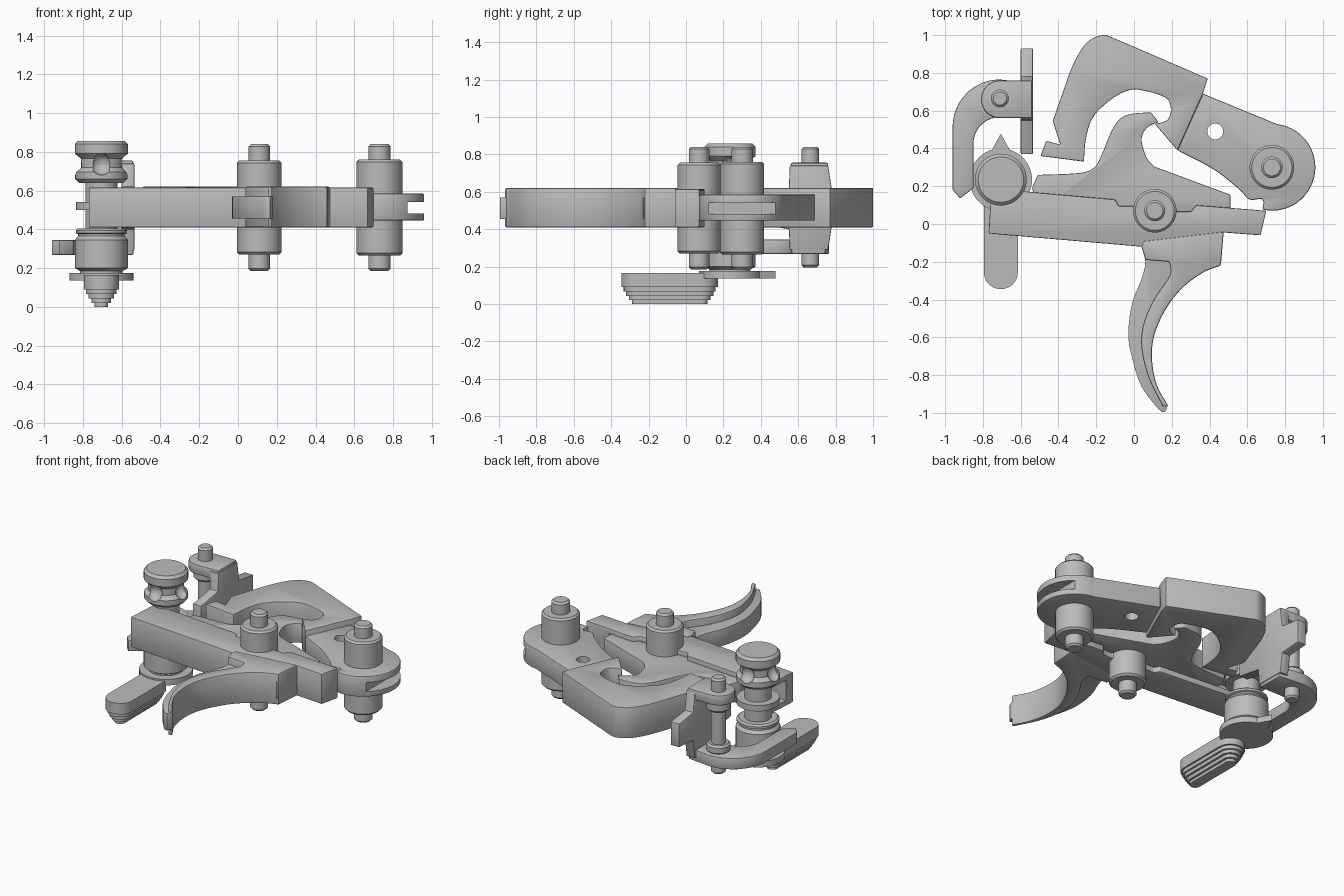
import bpy, bmesh, math
from mathutils import Vector

cube = bpy.data.objects.get("Cube")
if cube:
    bpy.data.objects.remove(cube, do_unlink=True)

steel = bpy.data.materials.new("grey_steel")
steel.use_nodes = True
steel.diffuse_color = (0.5, 0.5, 0.5, 1)
steel.node_tree.nodes["Principled BSDF"].inputs["Base Color"].default_value = (0.5, 0.5, 0.5, 1)


def finish(name, bm):
    bmesh.ops.recalc_face_normals(bm, faces=bm.faces)
    mesh = bpy.data.meshes.new(name)
    bm.to_mesh(mesh)
    bm.free()
    mesh.materials.append(steel)
    ob = bpy.data.objects.new(name, mesh)
    bpy.context.collection.objects.link(ob)
    return ob


def activate(ob):
    bpy.ops.object.select_all(action='DESELECT')
    ob.select_set(True)
    bpy.context.view_layer.objects.active = ob


def shade(ob):
    activate(ob)
    bpy.ops.object.shade_smooth_by_angle(angle=math.radians(32))
    return ob


def prism(name, outline, z0, z1, bevel=0.0):
    """Extrude a flat outline from z0 to z1."""
    bm = bmesh.new()
    face = bm.faces.new([bm.verts.new((x, y, z0)) for x, y in outline])
    ext = bmesh.ops.extrude_face_region(bm, geom=[face])
    verts = [v for v in ext["geom"] if isinstance(v, bmesh.types.BMVert)]
    bmesh.ops.translate(bm, verts=verts, vec=(0, 0, z1 - z0))
    ob = finish(name, bm)
    if bevel:
        mod = ob.modifiers.new("soft_edges", 'BEVEL')
        mod.width, mod.segments, mod.limit_method = bevel, 2, 'ANGLE'
        mod.angle_limit = math.radians(40)
        activate(ob)
        bpy.ops.object.modifier_apply(modifier=mod.name)
    return shade(ob)


def lathe(name, centre, profile, sides=48):
    """Spin (radius, z) steps round a vertical axis."""
    bm = bmesh.new()
    rings = [[bm.verts.new((centre[0] + r * math.cos(2 * math.pi * i / sides),
                            centre[1] + r * math.sin(2 * math.pi * i / sides), z))
              for i in range(sides)] for r, z in profile]
    for a, b in zip(rings, rings[1:]):
        for i in range(sides):
            j = (i + 1) % sides
            bm.faces.new((a[i], a[j], b[j], b[i]))
    bm.faces.new(rings[0])
    bm.faces.new(rings[-1])
    return shade(finish(name, bm))


def pin(name, centre, r, z0, z1, c=0.012):
    return lathe(name, centre, [(r - c, z0), (r, z0 + c), (r, z1 - c), (r - c, z1)])


def cut(ob, cutter):
    mod = ob.modifiers.new("cut", 'BOOLEAN')
    mod.operation, mod.solver, mod.object = 'DIFFERENCE', 'EXACT', cutter
    activate(ob)
    bpy.ops.object.modifier_apply(modifier=mod.name)
    bpy.data.objects.remove(cutter, do_unlink=True)
    shade(ob)


def rect(x0, x1, y0, y1):
    return [(x0, y0), (x1, y0), (x1, y1), (x0, y1)]


def arc(cx, cy, r, a0, a1, n=24):
    return [(cx + r * math.cos(math.radians(a0 + (a1 - a0) * i / n)),
             cy + r * math.sin(math.radians(a0 + (a1 - a0) * i / n))) for i in range(n + 1)]


def spline(pts, n=5):
    """Smooth curve through the points."""
    p = [Vector(q) for q in [pts[0]] + pts + [pts[-1]]]
    out = []
    for a, b, c, d in zip(p, p[1:], p[2:], p[3:]):
        for i in range(n):
            t = i / n
            out.append(tuple(0.5 * (2 * b + (c - a) * t + (2 * a - 5 * b + 4 * c - d) * t * t
                                    + (3 * b - a - 3 * c + d) * t ** 3)))
    return out + [tuple(pts[-1])]


# Swinging striker: thick head, thinner arm, round hub
head = spline([(-0.43, 0.545), (-0.39, 0.66), (-0.32, 0.85), (-0.25, 0.96), (-0.17, 1.0), (-0.12, 0.99)])
throat = spline([(0.11, 0.53), (0.175, 0.55), (0.195, 0.61), (0.165, 0.67), (0.03, 0.71), (-0.05, 0.70),
                 (-0.14, 0.645), (-0.22, 0.56), (-0.255, 0.45), (-0.265, 0.33)])
prism("striker_head", head + [(0.39, 0.77), (0.365, 0.69), (0.23, 0.39)] + throat
      + [(-0.495, 0.36), (-0.465, 0.44), (-0.39, 0.42)], 0.41, 0.62, 0.008)
HUB = (0.73, 0.30)
lower = spline([(0.68, 0.075), (0.68, 0.13), (0.61, 0.13), (0.555, 0.185), (0.42, 0.29), (0.23, 0.39)])
arm = prism("striker_arm", [(0.365, 0.69)] + arc(*HUB, 0.23, 83, -90, 36) + lower, 0.445, 0.585, 0.008)
cut(arm, lathe("hole_cutter", (0.43, 0.49), [(0.042, 0.3), (0.042, 0.7)], 32))
cut(arm, prism("slot_cutter", rect(0.875, 1.1, 0.0, 0.6), 0.482, 0.542))
pin("striker_hub_lower", HUB, 0.118, 0.265, 0.46)
pin("striker_hub_upper", HUB, 0.118, 0.57, 0.76)

# Rocking bar with a long slot, curved lever below it
bar = prism("lever_bar", [(-0.755, 0.19), (-0.50, 0.165), (-0.10, 0.13), (-0.08, 0.095), (0.0, 0.095),
                          (0.02, 0.12), (0.19, 0.11), (0.23, 0.065), (0.30, 0.065), (0.33, 0.10),
                          (0.70, 0.07), (0.67, -0.06), (0.475, -0.045), (0.04, -0.12), (-0.77, -0.05)],
            0.41, 0.615, 0.006)
cut(bar, prism("slot_cutter", rect(-0.9, 0.52, 0.02, 0.4), 0.447, 0.583))
front_edge = spline([(0.18, -0.96), (0.12, -0.85), (0.095, -0.71), (0.11, -0.58), (0.175, -0.44),
                     (0.265, -0.33), (0.37, -0.255), (0.46, -0.22)])
blade_back = spline([(0.185, -0.2), (0.19, -0.27), (0.105, -0.4), (0.05, -0.53), (0.04, -0.66),
                     (0.08, -0.82), (0.155, -0.97)])
rib_back = spline([(0.04, -0.12), (0.06, -0.2), (0.04, -0.29), (-0.01, -0.42), (-0.03, -0.58),
                   (-0.01, -0.71), (0.04, -0.86), (0.13, -0.98), (0.165, -0.995)])
prism("curved_lever", front_edge + [(0.475, -0.04), (0.05, -0.09), (0.04, -0.12), (0.06, -0.19)]
      + blade_back, 0.41, 0.62, 0.014)
prism("curved_lever_rib", front_edge[:-1] + [(0.45, -0.23), (0.45, -0.1), (0.05, -0.1)] + rib_back,
      0.455, 0.57, 0.01)
PIVOT = (0.11, 0.07)
pin("lever_hub", PIVOT, 0.115, 0.27, 0.755)

# Hooked catch sitting in the slot
hook = spline([(-0.51, 0.26), (-0.29, 0.27), (-0.21, 0.30), (-0.17, 0.37), (-0.12, 0.49), (-0.07, 0.56),
               (0.0, 0.585), (0.09, 0.59)])
hook_front = spline([(0.13, 0.54), (0.07, 0.51), (0.04, 0.45), (0.065, 0.355), (0.105, 0.305)])
prism("hooked_catch", [(-0.54, 0.19)] + hook + hook_front
      + [(0.51, 0.155), (0.51, 0.06), (-0.5, 0.06)], 0.449, 0.581, 0.005)

# Pivot pins
SEAR = (-0.71, 0.665)
pin("striker_pin", HUB, 0.057, 0.185, 0.84)
pin("lever_pin", PIVOT, 0.055, 0.185, 0.84)
pin("link_pin", SEAR, 0.047, 0.195, 0.84)

# Rotating drum with dimpled groove and flattened middle
DRUM = (-0.705, 0.235)
top = lathe("drum_top", DRUM, [(0.115, 0.64), (0.135, 0.66), (0.135, 0.695), (0.112, 0.72), (0.112, 0.765),
                               (0.137, 0.79), (0.137, 0.84), (0.12, 0.857)])
for i in range(4):
    a = i * math.pi / 2
    bm = bmesh.new()
    bmesh.ops.create_uvsphere(bm, u_segments=24, v_segments=12, radius=0.055)
    bmesh.ops.translate(bm, verts=bm.verts,
                        vec=(DRUM[0] + 0.135 * math.cos(a), DRUM[1] + 0.135 * math.sin(a), 0.735))
    cut(top, finish("dimple_cutter", bm))
lathe("drum_shaft", DRUM, [(0.083, 0.38), (0.083, 0.65)])
lathe("drum_collar", DRUM, [(0.132, 0.5), (0.132, 0.54)])
lathe("drum_base", DRUM, [(0.11, 0.16), (0.11, 0.185), (0.137, 0.2), (0.137, 0.345), (0.12, 0.365),
                          (0.12, 0.375), (0.132, 0.38), (0.132, 0.395), (0.12, 0.405)])
lathe("lever_disc", DRUM, [(0.165, 0.135), (0.165, 0.175)])
prism("disc_pointer", [(-0.77, 0.36), (-0.64, 0.36), (-0.705, 0.478)], 0.135, 0.175)

# Thumb lever: stacked capsules shrinking downward
steps = [(0.09, 0.09, 0.165), (0.078, 0.066, 0.09), (0.066, 0.043, 0.066), (0.05, 0.02, 0.043),
         (0.035, 0.0, 0.02)]
for i, (w, z0, z1) in enumerate(steps):
    prism(f"thumb_lever_step_{i + 1}",
          arc(-0.705, -0.255, w, 180, 360) + arc(-0.705, 0.08, w, 0, 180), z0, z1)

# Pinned link: lower curved arm, upper ear and upright plate
outer = arc(-0.71, 0.515, 0.25, 180, 90)
inner = arc(-0.71, 0.425, 0.14, 90, 180)
prism("link_lower_arm", [(-0.92, 0.135), (-0.96, 0.18)] + outer + [(-0.54, 0.745), (-0.54, 0.565)]
      + inner + [(-0.85, 0.19)], 0.268, 0.345, 0.006)
prism("link_upper_ear", arc(-0.71, 0.66, 0.1, 90, 270) + [(-0.54, 0.56), (-0.54, 0.76)],
      0.685, 0.755, 0.01)
pin("link_ear_collar", SEAR, 0.075, 0.625, 0.7)
pin("link_arm_collar", SEAR, 0.075, 0.34, 0.4)
plate = prism("link_plate", [(0.37, 0.43), (0.55, 0.40), (0.555, 0.29), (0.76, 0.29), (0.78, 0.42),
                             (0.93, 0.43), (0.93, 0.59), (0.78, 0.61), (0.76, 0.74), (0.555, 0.74),
                             (0.55, 0.62), (0.37, 0.59)], -0.6, -0.535, 0.006)
for v in plate.data.vertices:
    v.co = (v.co.z, v.co.x, v.co.y)
plate.data.update()
